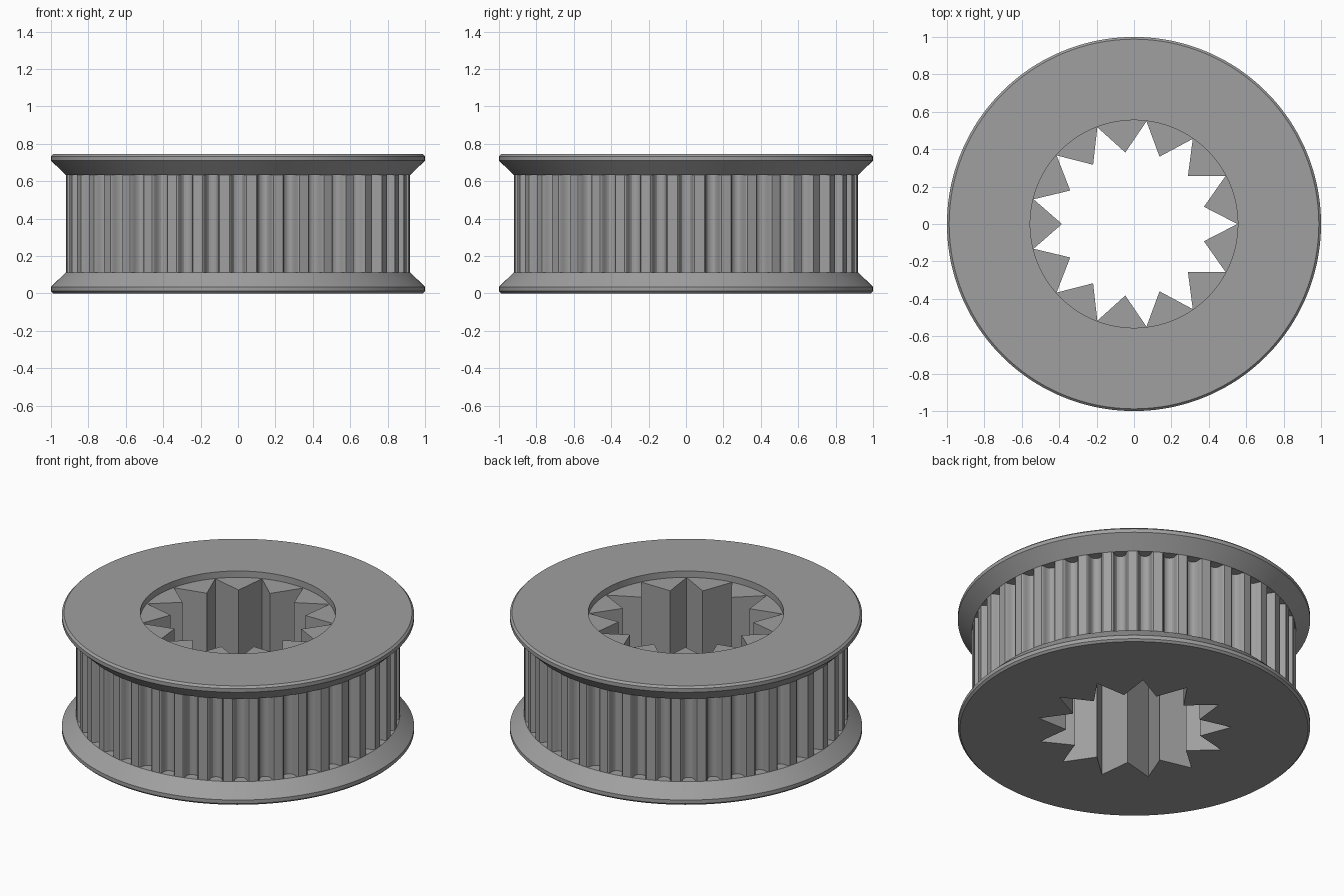
import bpy, math

if "Cube" in bpy.data.objects:
    bpy.data.objects.remove(bpy.data.objects["Cube"])

N = 208          # points per ring on the flanged body (8 per edge of the star bore)
POINTS = 13      # star points in the bore
TEETH = 40       # belt grooves

grey = bpy.data.materials.new("grey_metal")
grey.diffuse_color = (0.35, 0.35, 0.35, 1)
grey.use_nodes = True
grey.node_tree.nodes["Principled BSDF"].inputs["Base Color"].default_value = grey.diffuse_color


def circle(r, z):
    return [(r * math.cos(2 * math.pi * i / N), r * math.sin(2 * math.pi * i / N), z)
            for i in range(N)]


def star(z, r_out=0.553, r_in=0.385):
    corners = []
    for k in range(2 * POINTS):
        a, r = math.pi * k / POINTS, r_in if k % 2 else r_out
        corners.append((r * math.cos(a), r * math.sin(a)))
    per = N // (2 * POINTS)
    ring = []
    for k, (x0, y0) in enumerate(corners):
        x1, y1 = corners[(k + 1) % len(corners)]
        for s in range(per):
            t = s / per
            ring.append((x0 + (x1 - x0) * t, y0 + (y1 - y0) * t, z))
    return ring


def skin(name, rings, closed=False):
    """Join successive rings of equal length with quads."""
    n = len(rings[0])
    verts = [p for ring in rings for p in ring]
    faces = []
    for j in range(len(rings) if closed else len(rings) - 1):
        a, b = j * n, ((j + 1) % len(rings)) * n
        for i in range(n):
            k = (i + 1) % n
            faces.append((a + i, a + k, b + k, b + i))
    me = bpy.data.meshes.new(name)
    me.from_pydata(verts, [], faces)
    me.materials.append(grey)
    ob = bpy.data.objects.new(name, me)
    bpy.context.collection.objects.link(ob)
    bpy.ops.object.select_all(action='DESELECT')
    ob.select_set(True)
    bpy.context.view_layer.objects.active = ob
    bpy.ops.object.shade_smooth_by_angle(angle=math.radians(25))
    return ob


# Flanged body: both flanges, core, top recess and star bore
skin("flanged_body", [
    star(0),
    circle(0.988, 0), circle(1.0, 0.012), circle(1.0, 0.035),
    circle(0.92, 0.113), circle(0.85, 0.113),
    circle(0.85, 0.632), circle(0.92, 0.632),
    circle(1.0, 0.71), circle(1.0, 0.733), circle(0.988, 0.745),
    circle(0.555, 0.745), circle(0.555, 0.705),
    star(0.705),
], closed=True)

# Toothed band: rounded grooves between narrow lands (degrees, radius)
half = [(0.7, 0.864), (1.35, 0.869), (1.85, 0.879), (2.1, 0.892),
        (2.3, 0.907), (2.55, 0.916), (2.9, 0.92)]
groove = [(-a, r) for a, r in reversed(half)] + [(0, 0.862)] + half


def toothed(z):
    ring = []
    for t in range(TEETH):
        for a, r in groove:
            ang = math.radians(a + t * 360 / TEETH)
            ring.append((r * math.cos(ang), r * math.sin(ang), z))
    return ring


skin("toothed_band", [toothed(0.113), toothed(0.632)])
